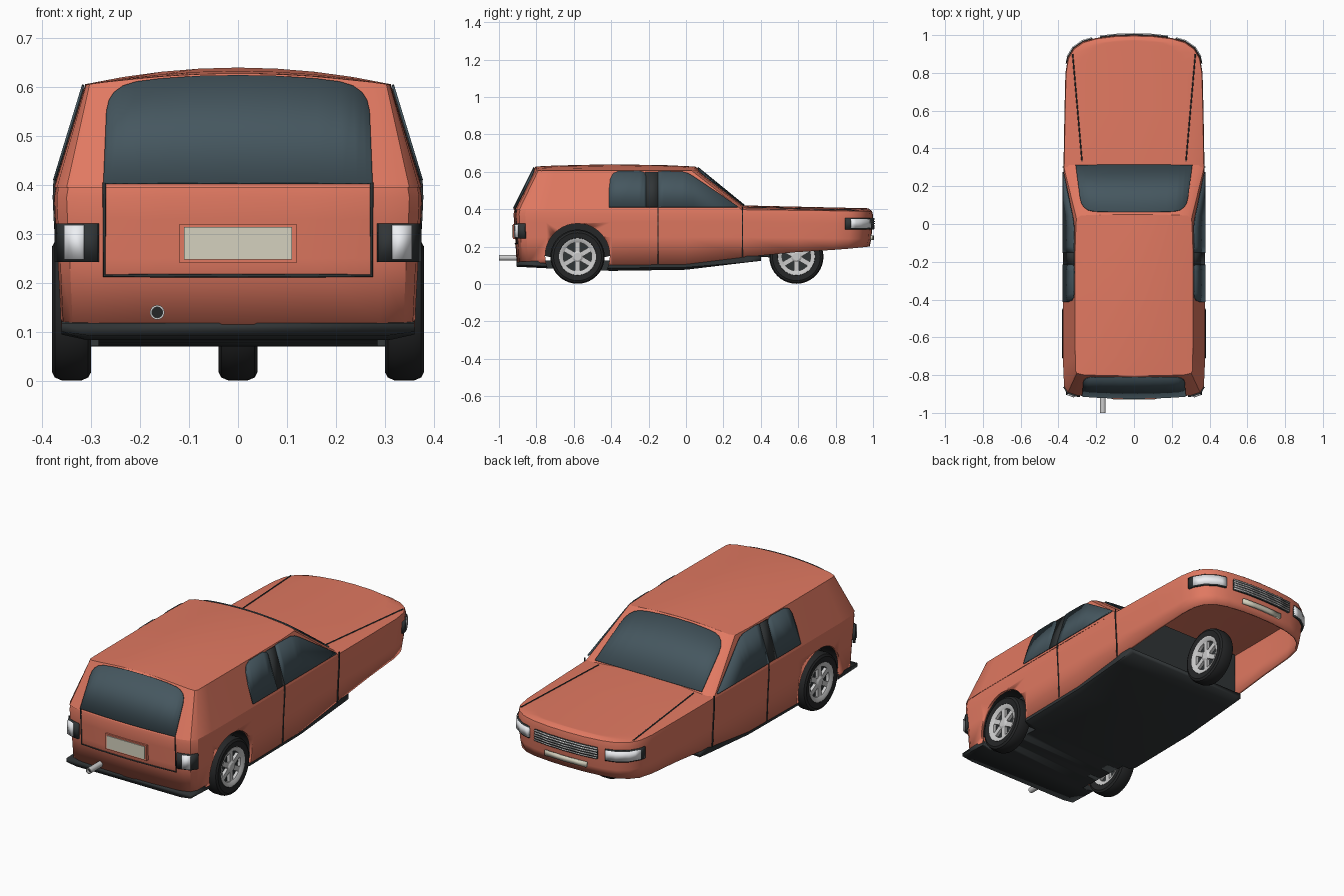
import bpy, bmesh
from math import sin, cos, pi, radians
from mathutils import Matrix, Vector

if "Cube" in bpy.data.objects:
    bpy.data.objects.remove(bpy.data.objects["Cube"])


def material(name, r, g, b):
    m = bpy.data.materials.new(name)
    m.diffuse_color = (r, g, b, 1)
    m.use_nodes = True
    m.node_tree.nodes["Principled BSDF"].inputs["Base Color"].default_value = m.diffuse_color
    return m


PAINT = material("paint", .75, .19, .12)
GLASS = material("glass", .06, .095, .115)
BLACK = material("rubber", .018, .019, .02)
DARK = material("dark_trim", .03, .035, .037)
SILVER = material("silver", .6, .6, .6)
LENS = material("lens", .85, .87, .9)
CREAM = material("plate_cream", .66, .64, .52)


def finish(name, bm, mat, thick=0, offset=0, recalc=False):
    bmesh.ops.remove_doubles(bm, verts=bm.verts, dist=1e-5)
    if recalc:
        bmesh.ops.recalc_face_normals(bm, faces=bm.faces)
    me = bpy.data.meshes.new(name)
    bm.to_mesh(me)
    bm.free()
    me.materials.append(mat)
    me.shade_smooth()
    me.set_sharp_from_angle(angle=radians(28))
    ob = bpy.data.objects.new(name, me)
    bpy.context.collection.objects.link(ob)
    if thick:
        s = ob.modifiers.new("thickness", "SOLIDIFY")
        s.thickness, s.offset = thick, offset
    return ob


def grid(name, rows, mat, **kw):
    bm = bmesh.new()
    v = [[bm.verts.new(p) for p in r] for r in rows]
    for a, b in zip(v, v[1:]):
        for j in range(len(a) - 1):
            bm.faces.new((a[j], a[j + 1], b[j + 1], b[j]))
    return finish(name, bm, mat, **kw)


def boxes(name, items, mat):
    bm = bmesh.new()
    for size, m in items:
        bmesh.ops.create_cube(bm, size=1, matrix=m @ Matrix.Diagonal((*size, 1)))
    return finish(name, bm, mat)


def box(name, size, loc, mat):
    return boxes(name, [(size, Matrix.Translation(loc))], mat)


def lathe(name, prof, c, mat, axis="x", n=40):
    rows = []
    for i in range(n + 1):
        a = 2 * pi * (i % n) / n
        rows.append([(c[0] + h, c[1] + r * cos(a), c[2] + r * sin(a)) if axis == "x" else
                     (c[0] + r * cos(a), c[1] + h, c[2] + r * sin(a)) for r, h in prof])
    return grid(name, rows, mat, recalc=True)


def tube(name, pts, mat, r=.0035):
    cu = bpy.data.curves.new(name, "CURVE")
    cu.dimensions, cu.bevel_depth, cu.bevel_resolution = "3D", r, 1
    sp = cu.splines.new("POLY")
    sp.points.add(len(pts) - 1)
    for p, q in zip(sp.points, pts):
        p.co = (*q, 1)
    cu.materials.append(mat)
    ob = bpy.data.objects.new(name, cu)
    bpy.context.collection.objects.link(ob)


def lerp(a, b, t):
    return a + (b - a) * t


def table(tab, v):
    for (a, p), (b, q) in zip(tab, tab[1:]):
        if v <= b:
            return lerp(p, q, max(0, (v - a) / (b - a)))
    return tab[-1][1]


# Lower body: half plan outline nose to tail, swept through stacked levels
OUT = [(0, 1), (.1, .997), (.2, .985), (.27, .965), (.32, .93), (.35, .88), (.363, .8), (.368, .6), (.373, .32),
       (.375, 0), (.376, -.4), (.375, -.75), (.37, -.86), (.35, -.892), (.3, -.908), (.15, -.918), (0, -.922)]
SILL = [(-.92, .115), (-.4, .1), (0, .105), (.3, .14), (.4, .158), (.85, .185), (1, .2)]
LEVELS = [(.965, 0), (.982, .25), (.995, .33), (1, .375), (.99, .397), (.95, 0)]


def hood_z(x, y):
    return .403 + .017 * (1 - (x / .37) ** 2) - .016 * max(0, y - .3) / .7


rows = []
for x, y in OUT:
    side = []
    for k, (s, z) in enumerate(LEVELS):
        px, py = x * s, y * (1 - (1 - s) * .5)
        z = table(SILL, y) if k == 0 else hood_z(px, py) if k == 5 else z - .012 * max(0, y - .3)
        side.append((px, py, z))
    px, py, _ = side[-1]
    top = [(px * t, py, hood_z(px * t, py)) for t in (.75, .5, .25, 0, -.25, -.5, -.75)]
    rows.append(side + top + [(-a, b, c) for a, b, c in reversed(side)])
body = grid("lower_body", rows, PAINT, thick=.012, offset=-1)

# Cabin: ruled sides from waistline to roof edge, crowned roof
BASE = [(0, .335), (.15, .335), (.28, .332), (.345, .325), (.371, .3), (.375, 0), (.376, -.4), (.375, -.75),
        (.37, -.86), (.35, -.892), (.3, -.908), (.15, -.918), (0, -.922)]
ROOF = [(0, .05), (.13, .05), (.22, .048), (.28, .045), (.305, .03), (.311, -.1), (.312, -.4), (.311, -.7),
        (.31, -.775), (.303, -.79), (.27, -.798), (.15, -.803), (0, -.805)]


def roof_z(x, y):
    return .606 + .034 * (1 - (x / .312) ** 2) - .012 * ((y + .38) / .42) ** 2 * (1 - (x / .33) ** 2)


rows = []
for (x, y), (u, w) in zip(BASE, ROOF):
    top = [(u * t, w, roof_z(u * t, w)) for t in (1, .75, .5, .25, 0, -.25, -.5, -.75, -1)]
    rows.append([(x, y, .395)] + top + [(-x, y, .395)])
grid("cabin", rows, PAINT)

# Windscreen and tailgate glass, rounded at the top corners
US = [(0, .965), (.3, .965), (.6, .96), (.78, .95), (.88, .925), (.95, .87), (.985, .8), (1, .7)]
US = [(-u, s) for u, s in reversed(US[1:])] + US


def end_glass(name, half0, half1, base, roof, curve, low, sgn):
    rows = []
    for u, hi in US:
        r = []
        for s in (low, hi):
            x = u * lerp(half0, half1, s)
            y = lerp(base, roof, s) - sgn * lerp(curve, curve * .5, s) * (x / .3) ** 2 + sgn * .004
            r.append((x, y, lerp(.395, roof_z(x, roof), s) + .004))
        rows.append(r)
    grid(name, rows, GLASS, thick=.005)


end_glass("windscreen", .312, .275, .335, .05, .003, .09, 1)
end_glass("tailgate_glass", .275, .266, -.922, -.805, .014, .02, -1)

# Side glass and dark door pillars
PANES = [("front_side_glass", GLASS, .004, [(-.15, .6), (-.12, .603), (-.02, .6), (.01, .592), (.04, .575), (.275, .416)]),
         ("rear_side_glass", GLASS, .004, [(-.412, .5), (-.405, .56), (-.39, .59), (-.36, .603), (-.25, .605),
                                           (-.225, .597), (-.215, .58)]),
         ("door_pillar", DARK, .002, [(-.22, .598), (-.145, .598)])]
for sx, side in ((1, "right"), (-1, "left")):
    for name, mat, off, cols in PANES:
        grid(f"{name}_{side}", [[(sx * (lerp(.376, .312, (z - .395) / .21) + off), y, z) for z in (.41, hi)]
                                for y, hi in cols], mat, thick=.005)

# Panel seams: doors, bonnet, tailgate
SIDE = [(.1, .362), (.25, .3685), (.33, .3735), (.375, .3755), (.41, .374)]
for sx, side in ((1, "right"), (-1, "left")):
    for y, lo, n in ((-.15, .105, "rear"), (.302, .142, "front")):
        tube(f"door_seam_{n}_{side}", [(sx * table(SIDE, z), y, z) for z in (lo, .25, .33, .375, .41)], DARK)
    tube(f"bonnet_seam_{side}", [(sx * lerp(.275, .325, t), lerp(.33, .9, t),
                                  hood_z(lerp(.275, .325, t), lerp(.33, .9, t))) for t in (0, .25, .5, .75, 1)], DARK)
tube("tailgate_seam", [(-.273, -.911, .405), (-.273, -.902, .215), (-.15, -.909, .215), (0, -.913, .215),
                       (.15, -.909, .215), (.273, -.902, .215), (.273, -.911, .405)], DARK)


# Lights and grille wrapped around the nose and tail
def band(name, pts, z0, z1, mat, thick=.012):
    grid(name, [[(x, y, z0), (x, y, z1)] for x, y in pts], mat, thick=thick)


def nose(xs):
    return [(x, table(OUT[:7], abs(x)) + .001) for x in xs]


for sx, side in ((1, "right"), (-1, "left")):
    lamp = nose([.22, .245, .27, .295, .32, .336, .35])
    tail = [(.285, -.91), (.31, -.906), (.35, -.892), (.369, -.86)]
    flip = lambda pts: [(sx * x, y) for x, y in pts]
    band(f"headlight_bezel_{side}", flip(lamp + [(.357, .85)]), .292, .352, DARK, .01)
    band(f"headlight_{side}", flip(lamp[:-1] + [(.35, .88)]), .298, .346, LENS, .018)
    band(f"tail_light_bezel_{side}", flip(tail), .243, .322, DARK, .014)
    band(f"tail_light_{side}", flip([(.313, -.907), (.332, -.9), (.351, -.893)]), .248, .318, LENS, .026)
gx = [-.18, -.1, 0, .1, .18]
band("grille", nose(gx), .292, .352, DARK, .01)
for i in range(5):
    z = .296 + i * .012
    band(f"grille_slat_{i}", nose(gx), z, z + .005, SILVER, .018)
band("front_plate", [(x, y - .004) for x, y in nose([-.12, -.05, 0, .05, .12])], .235, .26, CREAM, .014)

# Rear plate in its painted surround
box("plate_surround", (.238, .02, .08), (0, -.916, .281), PAINT)
box("rear_plate", (.22, .012, .066), (0, -.924, .281), CREAM)

# Floor pan, front bulkhead, exhaust
FLOOR = [(-.905, .092, .118), (-.75, .084, .125), (-.4, .07, .125), (0, .076, .125), (.3, .112, .15), (.4, .125, .15)]
floor = grid("floor_pan", [[(x, y, lo), (.36, y, lerp(lo, .12, .3)), (.36, y, hi), (-.36, y, hi),
                            (-.36, y, lerp(lo, .12, .3)), (-x, y, lo), (x, y, lo)]
                           for x, (y, lo, hi) in zip((.3, .31, .33, .34, .35, .34), FLOOR)], DARK)
bm = bmesh.new()
bm.from_mesh(floor.data)
bmesh.ops.holes_fill(bm, edges=bm.edges, sides=0)
bmesh.ops.recalc_face_normals(bm, faces=bm.faces)
bm.to_mesh(floor.data)
bm.free()
box("bulkhead", (.7, .02, .25), (0, .36, .26), DARK)
lathe("exhaust", [(0, .04), (.015, .04), (.015, -.11), (.011, -.11), (.011, -.06), (0, -.06)],
      (-.165, -.89, .14), SILVER, "y", 16)
lathe("exhaust_bore", [(0, 0), (.0115, 0)], (-.165, -.985, .14), BLACK, "y", 16)

# Wheel arch openings with dark liners
AY, AZ = -.58, .15
for sx, side in ((1, "right"), (-1, "left")):
    cut = lathe(f"arch_cutter_{side}", [(0, -.1), (.173, -.1), (.173, .1), (0, .1)], (sx * .385, AY, AZ), DARK)
    cut.hide_render = True
    cut.display_type = "WIRE"
    for ob in (body, floor):
        b = ob.modifiers.new("arch", "BOOLEAN")
        b.operation, b.object, b.solver = "DIFFERENCE", cut, "EXACT"
    arc = [pi * i / 20 for i in range(21)]
    grid(f"arch_liner_{side}", [[(sx * .27, AY, AZ - .04), (sx * .27, AY + .174 * cos(a), AZ + .174 * sin(a)),
                                 (sx * .362, AY + .174 * cos(a), AZ + .174 * sin(a))] for a in arc], BLACK)

# Wheels: tyre, rim rings, hub and six spokes
half = [(.09, .026), (.1, .036), (.128, .04), (.139, .034), (.145, .02)]
TYRE = [(r, -h) for r, h in half] + half[::-1]
for name, x, y in (("front", 0, .59), ("rear_right", .34, AY), ("rear_left", -.34, AY)):
    c = (x, y, .146)
    lathe(f"{name}_tyre", TYRE, c, BLACK)
    lathe(f"{name}_wheel_disc", [(0, -.012), (.095, -.012), (.095, .012), (0, .012)], c, DARK)
    lathe(f"{name}_hub", [(0, -.034), (.02, -.034), (.03, -.028), (.03, .028), (.02, .034), (0, .034)], c, SILVER, n=18)
    lathe(f"{name}_rim", [(.076, -.028), (.09, -.036), (.099, -.037), (.099, .037), (.09, .036), (.076, .028), (.076, -.028)],
          c, SILVER)
    boxes(f"{name}_spokes", [((.056, .026, .062), Matrix.Translation(c) @ Matrix.Rotation(i * pi / 3, 4, "X")
                              @ Matrix.Translation((0, 0, .052))) for i in range(6)], SILVER)
# Rear axle and front swing arm
tube("rear_axle", [(-.34, AY, .146), (.34, AY, .146)], DARK, .02)
tube("front_swing_arm", [(0, .59, .146), (-.065, .59, .146), (-.075, .36, .16)], DARK, .014)
